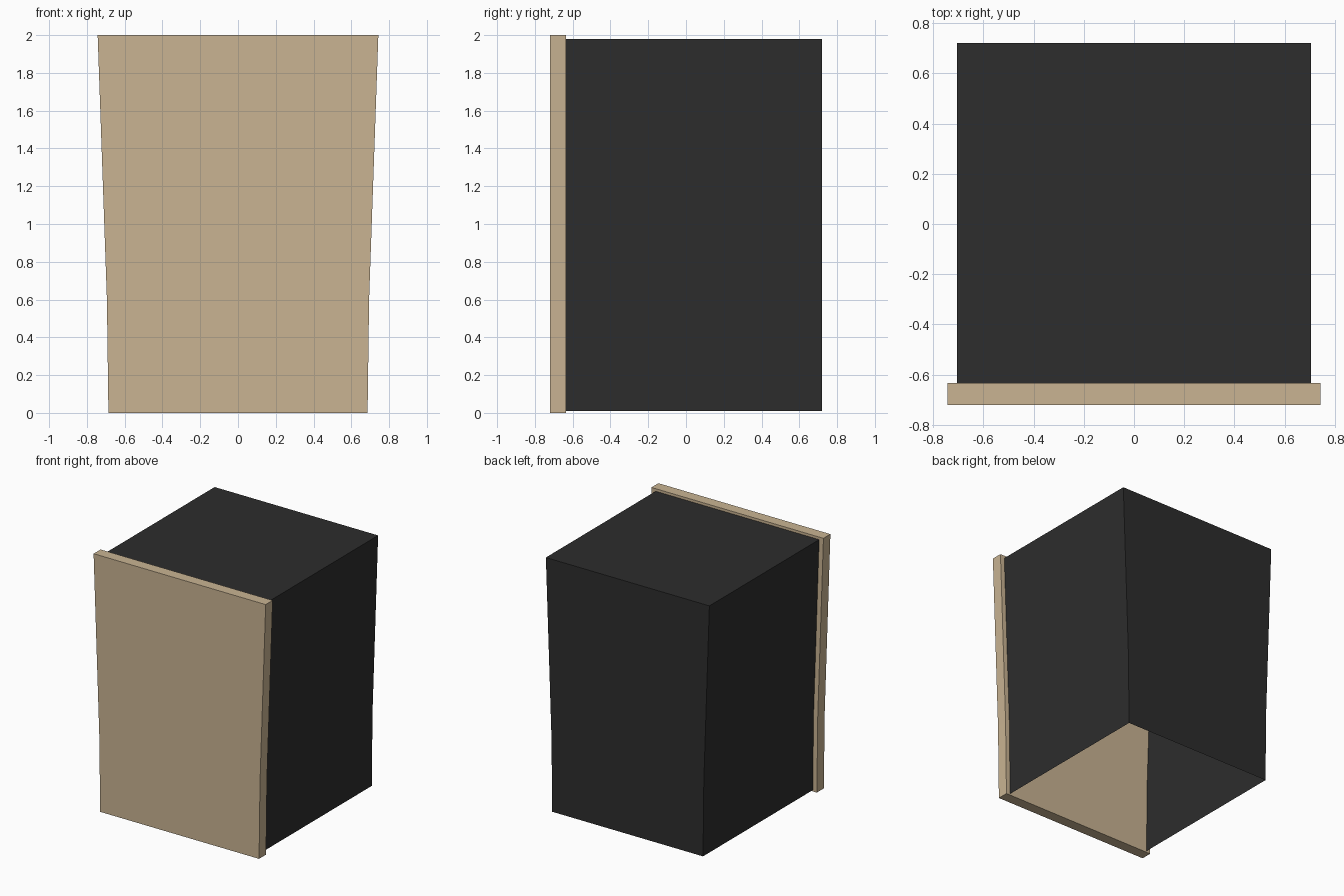
import bpy, bmesh

if "Cube" in bpy.data.objects:
    bpy.data.objects.remove(bpy.data.objects["Cube"])


def material(name, rgb):
    m = bpy.data.materials.new(name)
    m.diffuse_color = (*rgb, 1)
    m.use_nodes = True
    m.node_tree.nodes["Principled BSDF"].inputs["Base Color"].default_value = m.diffuse_color
    return m


def tapered_block(name, profile, y0, y1, mat, open_ends=False):
    """Extrude a mirrored (half width, z) outline from y0 to y1."""
    outline = [(x, z) for x, z in profile] + [(-x, z) for x, z in reversed(profile)]
    bm = bmesh.new()
    front = [bm.verts.new((x, y0, z)) for x, z in outline]
    back = [bm.verts.new((x, y1, z)) for x, z in outline]
    n = len(outline)
    bm.faces.new(front)
    bm.faces.new(back[::-1])
    sides = [bm.faces.new((front[i], back[i], back[(i + 1) % n], front[(i + 1) % n]))
             for i in range(n)]
    bmesh.ops.recalc_face_normals(bm, faces=bm.faces)
    if open_ends:
        # thin shell without its front and bottom
        bm.faces.ensure_lookup_table()
        bmesh.ops.delete(bm, geom=[bm.faces[0], sides[-1]], context='FACES_ONLY')
    mesh = bpy.data.meshes.new(name)
    bm.to_mesh(mesh)
    bm.free()
    mesh.materials.append(mat)
    obj = bpy.data.objects.new(name, mesh)
    bpy.context.collection.objects.link(obj)
    return obj


tan = material("tan", (0.585, 0.455, 0.29))
charcoal = material("charcoal", (0.026, 0.026, 0.026))

# Front panel, slightly flared towards the top
tapered_block("front_panel", [(0.686, 0), (0.694, 0.6), (0.743, 2.0)], -0.72, -0.634, tan)

# Dark shell behind the panel, open below and towards the panel
tapered_block("cabinet_shell", [(0.651, 0.01), (0.658, 0.6), (0.706, 1.98)],
              -0.634, 0.72, charcoal, open_ends=True)
